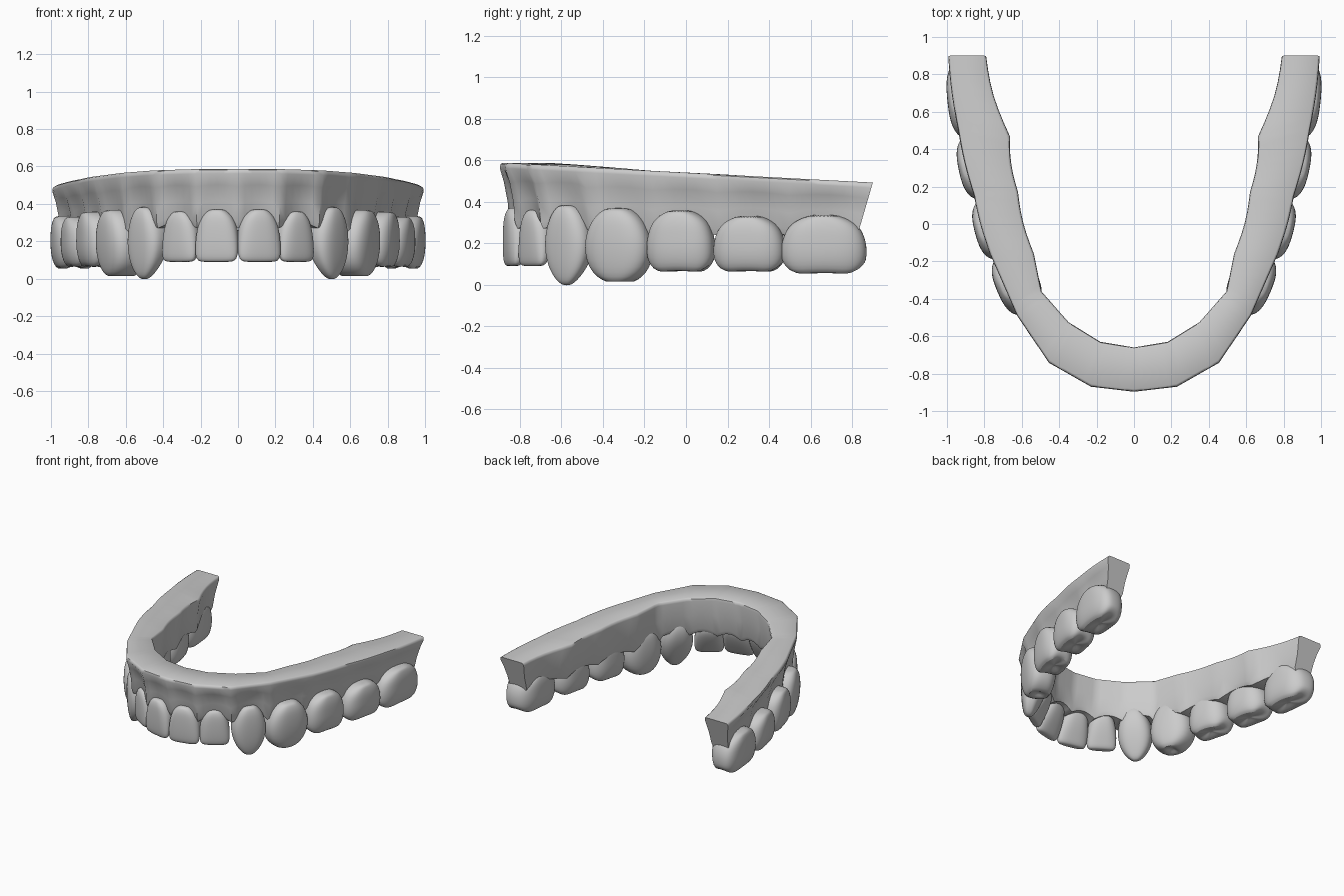
import bpy, bmesh, math
from mathutils import Vector

if "Cube" in bpy.data.objects:
    bpy.data.objects.remove(bpy.data.objects["Cube"])

def finish(name, bm, merge, sub):
    bmesh.ops.recalc_face_normals(bm, faces=bm.faces[:])
    me = bpy.data.meshes.new(name)
    bm.to_mesh(me)
    bm.free()
    ob = bpy.data.objects.new(name, me)
    bpy.context.collection.objects.link(ob)
    mir = ob.modifiers.new("mirror", 'MIRROR')
    mir.use_mirror_merge = merge
    if sub:
        ob.modifiers.new("smooth", 'SUBSURF').levels = sub
        ob.modifiers["smooth"].render_levels = sub
    bpy.ops.object.select_all(action='DESELECT')
    ob.select_set(True)
    bpy.context.view_layer.objects.active = ob
    bpy.ops.object.shade_smooth_by_angle(angle=math.radians(50))

def bridge(bm, rings):
    for a, b in zip(rings, rings[1:]):
        n = len(a)
        for i in range(n):
            bm.faces.new((a[i], a[(i+1) % n], b[(i+1) % n], b[i]))

# Gum: outer and inner outline of the right half, one pair per tooth border
outline = [((0, -.897), (0, -.66)), ((.23, -.87), (.18, -.63)),
           ((.455, -.742), (.35, -.525)), ((.625, -.49), (.495, -.36)),
           ((.77, -.16), (.535, -.16)), ((.855, .15), (.62, .17)),
           ((.94, .5), (.664, .47)), ((.993, .9), (.79, .9))]
bm = bmesh.new()
rings, STEPS = [], 6
for k in range(len(outline) - 1):
    for s in range(STEPS + (k == len(outline) - 2)):
        t = s / STEPS
        o = Vector(outline[k][0]).lerp(Vector(outline[k+1][0]), t)
        i = Vector(outline[k][1]).lerp(Vector(outline[k+1][1]), t)
        wave = math.sin(math.pi * t)
        if k > 3:
            i.x += (.022 if k == 6 else .014) * wave
            o.x += .008 * wave
        zt = .587 - .053 * (o.y + .89)
        zb = (.27 if k < 3 else .235) + .035 * wave
        ins = .19 + (.12 if k in (1, 2) else .08) * wave
        h = zt - zb
        # cross-section: fraction from outer to inner wall, height
        prof = [(.06, zt), (.015, zt-.006), (0, zt-.025), (ins*.45, zt-.3*h),
                (ins*.85, zt-.6*h), (ins, zb+.03), (ins+.06, zb), (.86, zb),
                (.92, zb+.03), (.93, zt-.5*h), (1, zt-.025), (.985, zt-.006), (.94, zt)]
        end = max(0, (o.y - .6) / .3)
        ring = []
        for f, z in prof:
            p = o.lerp(i, f)
            ring.append(bm.verts.new((p.x, p.y - .075 * end * (zt - z) / h, z)))
        rings.append(ring)
bridge(bm, rings)
bm.faces.new(rings[-1])
finish("gum", bm, True, 0)

# Crown profiles: height fraction from gum to tip, width, depth, outward shift
root = [(0, .3, .72, 0), (.04, .48, .82, 0), (.12, .68, .93, 0), (.23, .84, .98, 0)]
PROFILES = {
    "incisor": root + [(.4, .96, .92, .08), (.65, 1, .72, .27), (.85, .98, .5, .44),
                       (.95, .91, .38, .5), (1, .76, .24, .53), (1, .3, .1, .53)],
    "canine": root + [(.4, .98, .95, .05), (.6, .95, .8, .17), (.78, .76, .6, .3),
                      (.9, .5, .42, .38), (.97, .28, .28, .42), (1, .1, .1, .42)],
    "premolar": root + [(.4, .98, 1, 0), (.6, 1, .97, 0), (.8, .89, .88, 0),
                        (.93, .63, .76, 0), (1, .34, .6, 0), (.98, .2, .35, 0), (.94, .06, .08, 0)],
    "molar": [(0, .25, .8, 0), (.05, .5, .88, 0), (.14, .74, .95, 0), (.27, .89, 1, 0),
              (.45, .98, 1, 0), (.6, 1, 1, 0), (.77, .99, .95, 0), (.92, .92, .84, 0),
              (1, .78, .68, 0), (.98, .45, .38, 0), (.92, .1, .08, 0)],
}

def tooth(name, kind, x, y, deg, width, depth, z0, z1, seg=32):
    """x, y is the middle of the outer face; deg is the arch direction there."""
    a = math.radians(deg)
    along = Vector((math.cos(a), math.sin(a), 0))
    out = Vector((math.sin(a), -math.cos(a), 0))
    mid = Vector((x, y, 0)) - out * depth / 2
    power = 2 / 2.7
    bm = bmesh.new()
    rings = []
    for s, w, d, off in PROFILES[kind]:
        ring = []
        for j in range(seg):
            q = 2 * math.pi * j / seg
            c, n = math.cos(q), math.sin(q)
            u = math.copysign(abs(c) ** power, c) * w * width / 2
            v = math.copysign(abs(n) ** power, n) * d + off
            u *= 1 - .09 * (1 - v)          # narrower on the inside
            z = z1 + (z0 - z1) * s
            if kind == "molar" and s > .9:  # groove along the arch, slight cusps
                z += (.022 * c ** 4 + .005 * math.cos(4 * q)) * w
            p = mid + along * u + out * (v * depth / 2)
            ring.append(bm.verts.new((p.x, p.y, z)))
        rings.append(ring)
    bridge(bm, rings)
    bm.faces.new(rings[0])
    bm.faces.new(rings[-1])
    finish(name, bm, False, 1)

# Teeth, front to back
tooth("central_incisor", "incisor", .124, -.874, 13, .25, .17, .09, .372)
tooth("lateral_incisor", "incisor", .335, -.772, 33, .23, .17, .09, .362)
tooth("canine", "canine", .545, -.61, 52, .28, .2, -.003, .385)
tooth("first_premolar", "premolar", .732, -.362, 67, .365, .235, .01, .37)
tooth("second_premolar", "molar", .85, -.05, 75, .36, .24, .06, .36)
tooth("first_molar", "molar", .937, .285, 78, .38, .25, .06, .333)
tooth("second_molar", "molar", .998, .655, 84, .45, .24, .05, .338)
